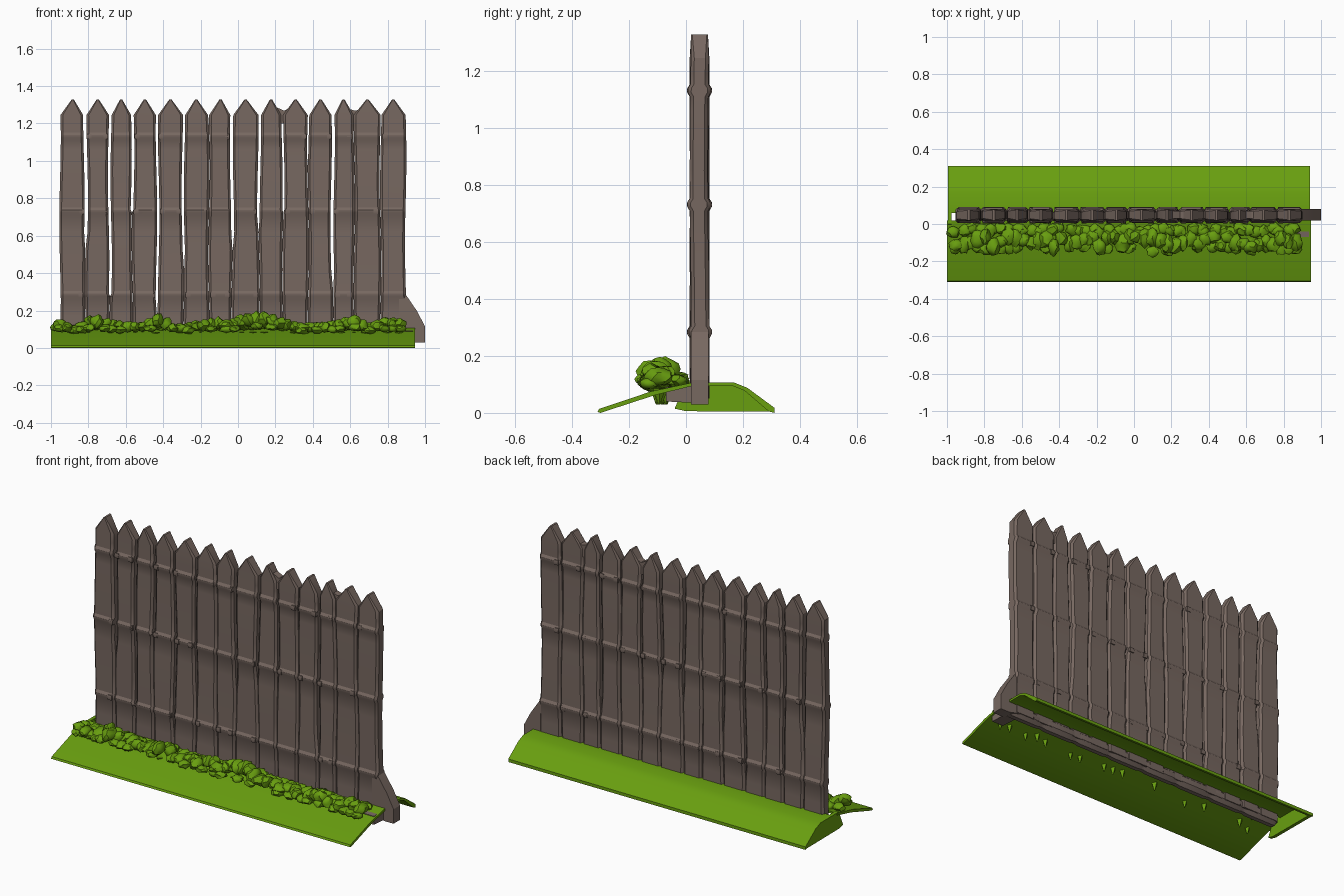
import bpy, bmesh, math, random
from mathutils import Vector, noise

if "Cube" in bpy.data.objects:
    bpy.data.objects.remove(bpy.data.objects["Cube"])

random.seed(4)


def material(name, rgb):
    m = bpy.data.materials.new(name)
    m.diffuse_color = (*rgb, 1)
    m.use_nodes = True
    m.node_tree.nodes["Principled BSDF"].inputs["Base Color"].default_value = m.diffuse_color
    return m


WOOD = material("weathered_wood", (0.185, 0.138, 0.118))
GRASS = material("grass_green", (0.14, 0.345, 0.005))


def finish(name, bm, mat, angle=35):
    bmesh.ops.recalc_face_normals(bm, faces=bm.faces)
    me = bpy.data.meshes.new(name)
    bm.to_mesh(me)
    bm.free()
    ob = bpy.data.objects.new(name, me)
    bpy.context.collection.objects.link(ob)
    me.materials.append(mat)
    bpy.ops.object.select_all(action='DESELECT')
    ob.select_set(True)
    bpy.context.view_layer.objects.active = ob
    bpy.ops.object.shade_smooth_by_angle(angle=math.radians(angle))
    return ob


def loft(bm, rings):
    """Skin a list of equal-length rings and cap both ends."""
    vs = [[bm.verts.new(p) for p in r] for r in rings]
    n = len(vs[0])
    for a, b in zip(vs, vs[1:]):
        for i in range(n):
            j = (i + 1) % n
            bm.faces.new((a[i], a[j], b[j], b[i]))
    bm.faces.new(vs[0])
    bm.faces.new(vs[-1])


def prism(bm, profile, axis, a, b):
    """Extrude a 2D profile along x (profile = y, z) or y (profile = x, z)."""
    def put(t, p):
        return (t, p[0], p[1]) if axis == 'x' else (p[0], t, p[1])
    loft(bm, [[put(t, p) for p in profile] for t in (a, b)])


def chamfered(x0, x1, y0, y1, z, c):
    c = min(c, (x1 - x0) * 0.4)
    return [(x0 + c, y0, z), (x1 - c, y0, z), (x1, y0 + c, z), (x1, y1 - c, z),
            (x1 - c, y1, z), (x0 + c, y1, z), (x0, y1 - c, z), (x0, y0 + c, z)]


# Fence planks: boundaries, half gap width and the height where each gap closes
edges = [(-0.952, 0, 2), (-0.815, .009, .58), (-0.685, .007, .28), (-0.565, .007, .73),
         (-0.43, .006, .20), (-0.292, .006, .45), (-0.155, .003, 1.2), (-0.032, .008, .55),
         (0.113, .007, .70), (0.24, .005, .73), (0.376, .004, .98), (0.506, .008, .38),
         (0.622, .001, 1.3), (0.762, .002, .8), (0.897, 0, 2)]
RIDGES = (0.283, 0.73, 1.13)
levels = [(0.05, 0), (0.17, 0), (0.42, 0), (0.52, 0), (0.62, 0),
          (0.85, 0), (0.97, 0), (1.06, 0), (1.19, 0), (1.245, 0)]
for z in RIDGES:
    levels += [(z - .022, 0), (z - .006, .009), (z + .008, .009), (z + .022, 0)]
levels.sort()


def edge_x(i, z, side):
    x, g, close = edges[i]
    wob = 0.004 * math.sin(z * 7 + i * 2.3)
    gap = g if z > close else 0.0005
    return x + wob + side * gap


for i in range(len(edges) - 1):
    bm = bmesh.new()
    rings = []
    for z, bump in levels:
        bow = 0.003 * math.sin(z * 5 + i)
        rings.append(chamfered(edge_x(i, z, 1), edge_x(i + 1, z, -1),
                               0.016 - bump + bow, 0.079 + bump + bow, z, 0.012))
    # pointed tip
    mid = (edges[i][0] + edges[i + 1][0]) / 2
    rings.append(chamfered(mid - .006, mid + .006, 0.018, 0.077, 1.328, 0.004))
    loft(bm, rings)
    finish("fence_plank_%02d" % (i + 1), bm, WOOD, 32)

# Splinters wedged between tips
for k, (x0, x1, zl, zr) in enumerate([(0.19, 0.30, 1.295, 1.295), (0.585, 0.67, 1.28, 1.28)]):
    bm = bmesh.new()
    m = (x0 + x1) / 2
    prism(bm, [(x0, 1.20), (x1, 1.20), (x1, zr), (m, 1.268), (x0, zl)], 'y', 0.03, 0.07)
    finish("tip_splinter_%d" % (k + 1), bm, WOOD, 20)

# Rope-like knots at plank joints on the ridges, front and back
bm = bmesh.new()
for i in range(1, len(edges) - 1):
    for z in RIDGES:
        for y in (0.012, 0.083):
            if random.random() < 0.6:
                x = edge_x(i, z, 0) + random.choice((-.022, .022))
                prism(bm, [(y - .008, z), (y - .004, z - .014), (y + .004, z - .014),
                           (y + .008, z), (y + .004, z + .014), (y - .004, z + .014)],
                      'x', x - .013, x + .013)
finish("ridge_knots", bm, WOOD)

# Bottom log, in slightly bulging segments
bm = bmesh.new()
rings = []
for s in range(8):
    a = -0.95 + s * 0.235
    for t, r in ((0.01, .88), (0.03, 1), (0.205, 1), (0.225, .88)):
        rings.append([(a + t, 0.047 + r * .034 * math.cos(q * math.pi / 4 + math.pi / 8),
                       0.068 + r * .041 * math.sin(q * math.pi / 4 + math.pi / 8))
                      for q in range(8)])
loft(bm, rings)
finish("bottom_log", bm, WOOD)

# Sloping brace at the right end and a short stub in front of it
bm = bmesh.new()
prism(bm, [(0.86, 0.05), (0.94, 0.03), (1.0, 0.03), (1.0, 0.115), (0.955, 0.20),
           (0.897, 0.285), (0.86, 0.285)], 'y', 0.018, 0.079)
finish("end_brace", bm, WOOD, 20)
bm = bmesh.new()
prism(bm, [(-0.07, .04), (0.03, .035), (0.03, .10), (-0.07, .09)], 'x', 0.86, 0.935)
finish("brace_stub", bm, WOOD, 20)

# Front grass slope: thin sheet
bm = bmesh.new()
prism(bm, [(-.31, .003), (-.305, .014), (-.12, .076), (0.02, .106),
           (0.02, .094), (-.11, .062), (-.30, .0)], 'x', -1.0, 0.945)
finish("front_grass_slope", bm, GRASS, 40)

# Back grass slope: hollow mound, closed at the left end
top = [(0.06, .106), (.17, .106), (.215, .088), (.31, .018)]
under = [(.31, .0), (.29, .005), (.205, .078), (.165, .094), (0.06, .094)]
bm = bmesh.new()
prism(bm, top + under, 'x', -0.995, 0.94)
finish("back_grass_slope", bm, GRASS, 25)
bm = bmesh.new()
prism(bm, [(-.04, .015), (0.0, .006), (.31, .004), (.31, .018), (.215, .088),
           (.17, .106), (0, .106)], 'x', -0.995, -0.975)
finish("grass_end", bm, GRASS, 25)

# Bush row: crest heights along x, filled with lumpy leaf clumps
crest = [(-1, .13), (-.95, .16), (-.88, .115), (-.77, .185), (-.70, .155), (-.6, .14),
         (-.5, .14), (-.42, .19), (-.34, .125), (-.22, .145), (-.1, .165), (-.04, .14),
         (.0, .175), (.13, .2), (.22, .165), (.33, .135), (.45, .14), (.53, .15),
         (.62, .18), (.69, .13), (.8, .168), (.88, .155), (.95, .10)]


def crest_height(x):
    for (xa, ha), (xb, hb) in zip(crest, crest[1:]):
        if xa <= x <= xb:
            return ha + (hb - ha) * (x - xa) / (xb - xa)
    return 0.12


bm = bmesh.new()


def clump(x, y, z, rx, ry, rz):
    off = Vector((random.random() * 9, random.random() * 9, 0))
    for v in bmesh.ops.create_icosphere(bm, subdivisions=2, radius=1)['verts']:
        d = v.co.copy()
        f = 1 + 0.38 * noise.noise(d * 1.7 + off)
        v.co = Vector((x + d.x * rx * f, y + d.y * ry * f, z + d.z * rz * f))


for k in range(46):
    x = -0.955 + k * 0.0405
    h = crest_height(x)
    tall = max(0.0, h - 0.12)
    rz = 0.022 + tall * 0.25
    reach = 0.02 + tall * 0.5
    clump(x, -0.085 - random.uniform(-0.02, reach), h - rz, random.uniform(.028, .042),
          random.uniform(.032, .05), rz)
    clump(x + random.uniform(-.02, .02), random.uniform(-.05, -.02), 0.10 + tall * .3,
          .035, .032, .022)
    if random.random() < 0.5:
        clump(x, -0.11 - tall * .5, 0.088 + tall * .4, .033, .032, .02)
finish("bush_row", bm, GRASS, 38)

# Leaf tips poking out under the slope
bm = bmesh.new()
for x in (-.88, -.8, -.55, -.44, -.2, 0.02, .08, .14, .3, .36, .55, .62, .68, .8, .86):
    y = -0.085 + random.uniform(-.02, .02)
    loft(bm, [[(x + r * math.cos(a * math.pi / 2), y + r * math.sin(a * math.pi / 2), z)
               for a in range(4)] for z, r in ((0.085, .022), (0.03, .003))])
finish("leaf_tips", bm, GRASS, 20)
